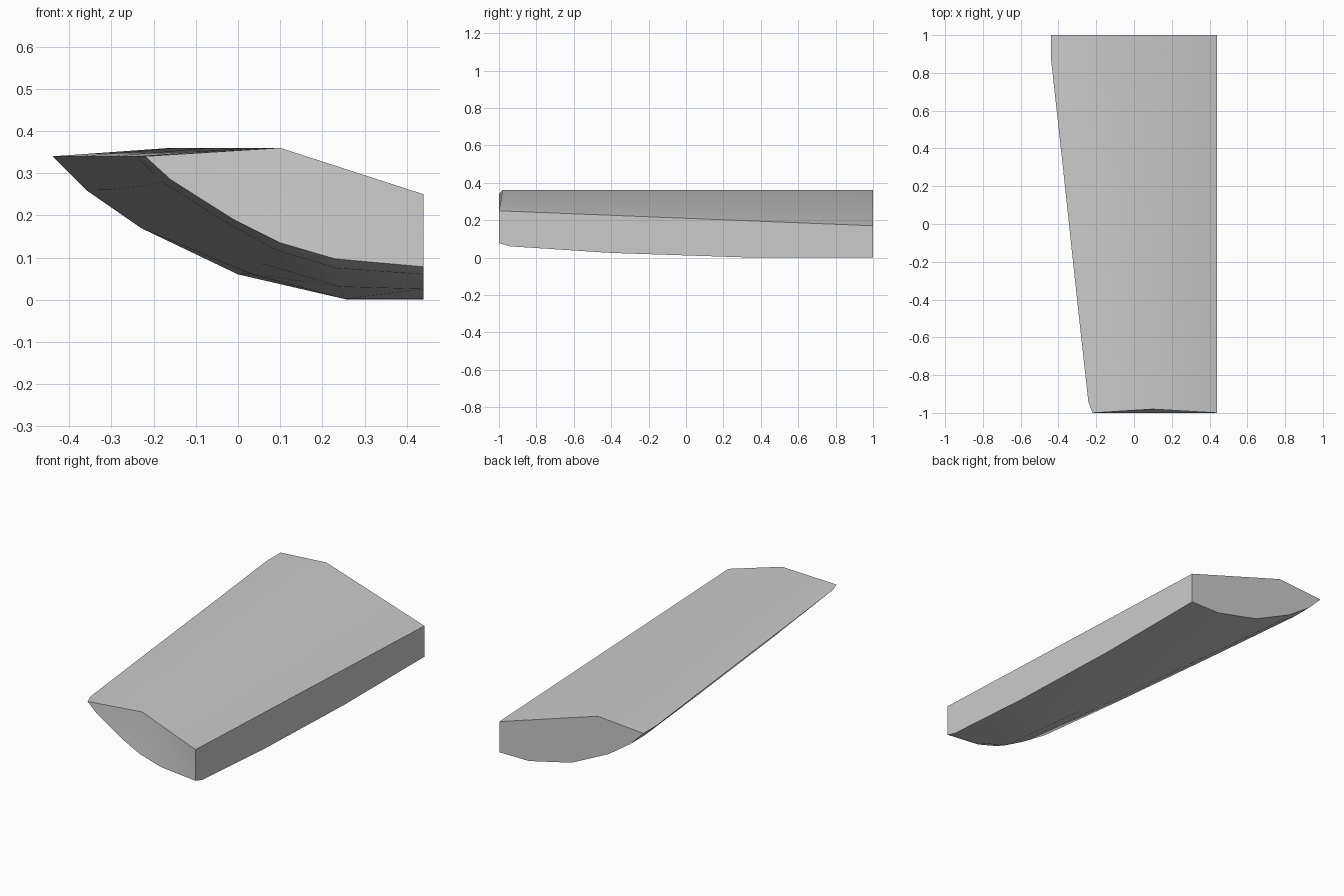
import bpy, bmesh, math
from mathutils import Vector

cube = bpy.data.objects.get("Cube")
if cube:
    bpy.data.objects.remove(cube, do_unlink=True)

# Hull sections (x, z): keel side, curved underside, outer tip
front_curve = [(.44, .078), (.23, .097), (.10, .135), (-.01, .19), (-.16, .285), (-.22, .34)]
back_curve = [(.44, 0), (.26, 0), (0, .06), (-.23, .17), (-.36, .26), (-.44, .34)]

# Stations along the length: y, taper in width, drop of the underside
stations = [(-1, 0, 0), (-.94, .1, .23), (-.4, .37, .68), (.3, .71, .98), (.88, 1, 1), (1, 1, 1)]


def mix(a, b, t):
    return a + (b - a) * t


def section(y, width, drop):
    pts = [Vector((mix(f[0], b[0], width), y, mix(f[1], b[1], drop)))
           for f, b in zip(front_curve, back_curve)]
    t = (y + 1) / 2
    ridge_y = max(y, -.98)
    pts.append(Vector((mix(.10, -.16, t), ridge_y, .36)))
    pts.append(Vector((.44, y, mix(.25, .17, t))))
    return pts


# Loft the sections into one closed body
bm = bmesh.new()
rings = [[bm.verts.new(p) for p in section(*s)] for s in stations]
count = len(rings[0])
for a, b in zip(rings, rings[1:]):
    for i in range(count):
        j = (i + 1) % count
        bm.faces.new((a[i], a[j], b[j], b[i]))

# Front cap leans back to the ridge; back cap is flat
ridge = len(front_curve)
for i in range(1, count - 1):
    bm.faces.new([rings[0][(ridge + k) % count] for k in (0, i, i + 1)])
bm.faces.new(rings[-1])
bmesh.ops.recalc_face_normals(bm, faces=bm.faces[:])

mesh = bpy.data.meshes.new("tapered_panel")
bm.to_mesh(mesh)
bm.free()
panel = bpy.data.objects.new("tapered_panel", mesh)
bpy.context.collection.objects.link(panel)

# Single plain grey
grey = bpy.data.materials.new("plain grey")
grey.use_nodes = True
colour = (.6, .6, .6, 1)
grey.diffuse_color = colour
grey.node_tree.nodes["Principled BSDF"].inputs["Base Color"].default_value = colour
mesh.materials.append(grey)

# Smooth surface with crisp borders
bpy.ops.object.select_all(action="DESELECT")
panel.select_set(True)
bpy.context.view_layer.objects.active = panel
bpy.ops.object.shade_smooth_by_angle(angle=math.radians(30))
